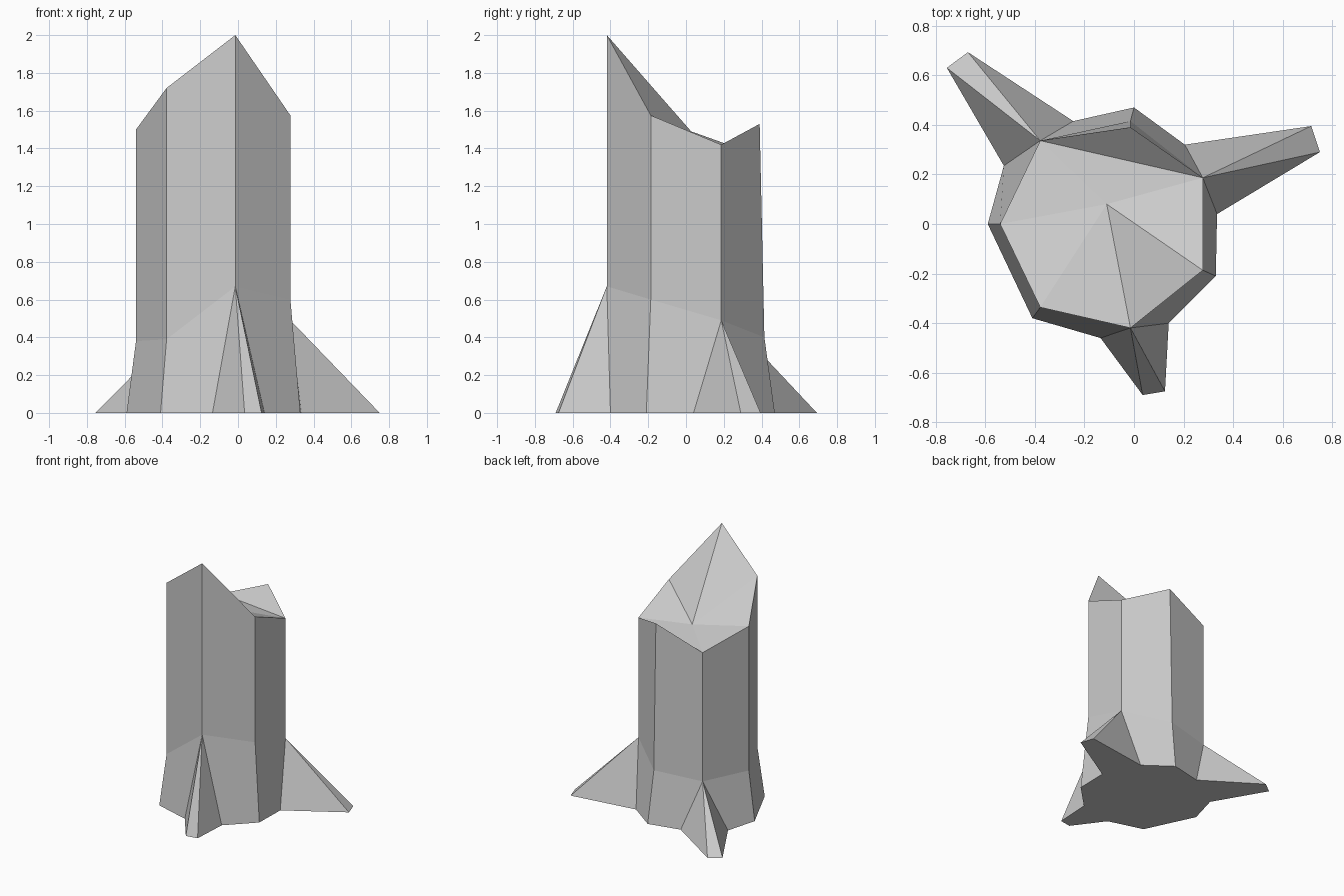
import bpy, bmesh
from math import cos, sin, tau

if "Cube" in bpy.data.objects:
    bpy.data.objects.remove(bpy.data.objects["Cube"])

# Seven-sided trunk: broken-top heights and root-collar heights, from the left side round
top_z = [1.50, 1.72, 2.00, 1.575, 1.42, 1.53, 1.38]
mid_z = [0.38, 0.39, 0.67, 0.60, 0.49, 0.40, 0.38]
# Ground outline per side: one point, or four points where a root spreads out
ground = [
    [(-.59, 0)],
    [(-.41, -.38)],
    [(-.135, -.46), (.035, -.69), (.125, -.675), (.14, -.40)],
    [(.33, -.21)],
    [(.335, .04), (.75, .29), (.715, .395), (.205, .32)],
    [(0, .47)],
    [(-.245, .415), (-.67, .693), (-.755, .63), (-.525, .235)],
]

bm = bmesh.new()
N = 7


def ring(heights, back_y):
    verts = []
    for i, z in enumerate(heights):
        a = tau / 2 + tau * i / N
        y = back_y if i == 5 else .43 * sin(a)
        verts.append(bm.verts.new((-.11 + .43 * cos(a), y, z)))
    return verts


top = ring(top_z, .39)
mid = ring(mid_z, .415)
base = [[bm.verts.new((x, y, 0)) for x, y in pts] for pts in ground]

for i in range(N):
    j = (i + 1) % N
    # Trunk wall and flared foot
    bm.faces.new((mid[i], mid[j], top[j], top[i]))
    bm.faces.new((base[i][-1], base[j][0], mid[j], mid[i]))
    # Root faces fan down from the collar
    for p, q in zip(base[i], base[i][1:]):
        bm.faces.new((p, q, mid[i]))

# Splintered top: sunken centre, with an upright splinter at the back
centre = bm.verts.new((-.11, .08, 1.43))
rim = [top[i] for i in (0, 1, 2, 3, 4, 6)]
for p, q in zip(rim, rim[1:] + rim[:1]):
    bm.faces.new((centre, p, q))
bm.faces.new((top[4], top[5], top[6]))

# Flat underside
bm.faces.new([v for pts in reversed(base) for v in reversed(pts)])
bmesh.ops.recalc_face_normals(bm, faces=bm.faces[:])

mesh = bpy.data.meshes.new("tree_stump")
bm.to_mesh(mesh)
bm.free()
bpy.context.collection.objects.link(bpy.data.objects.new("tree_stump", mesh))
